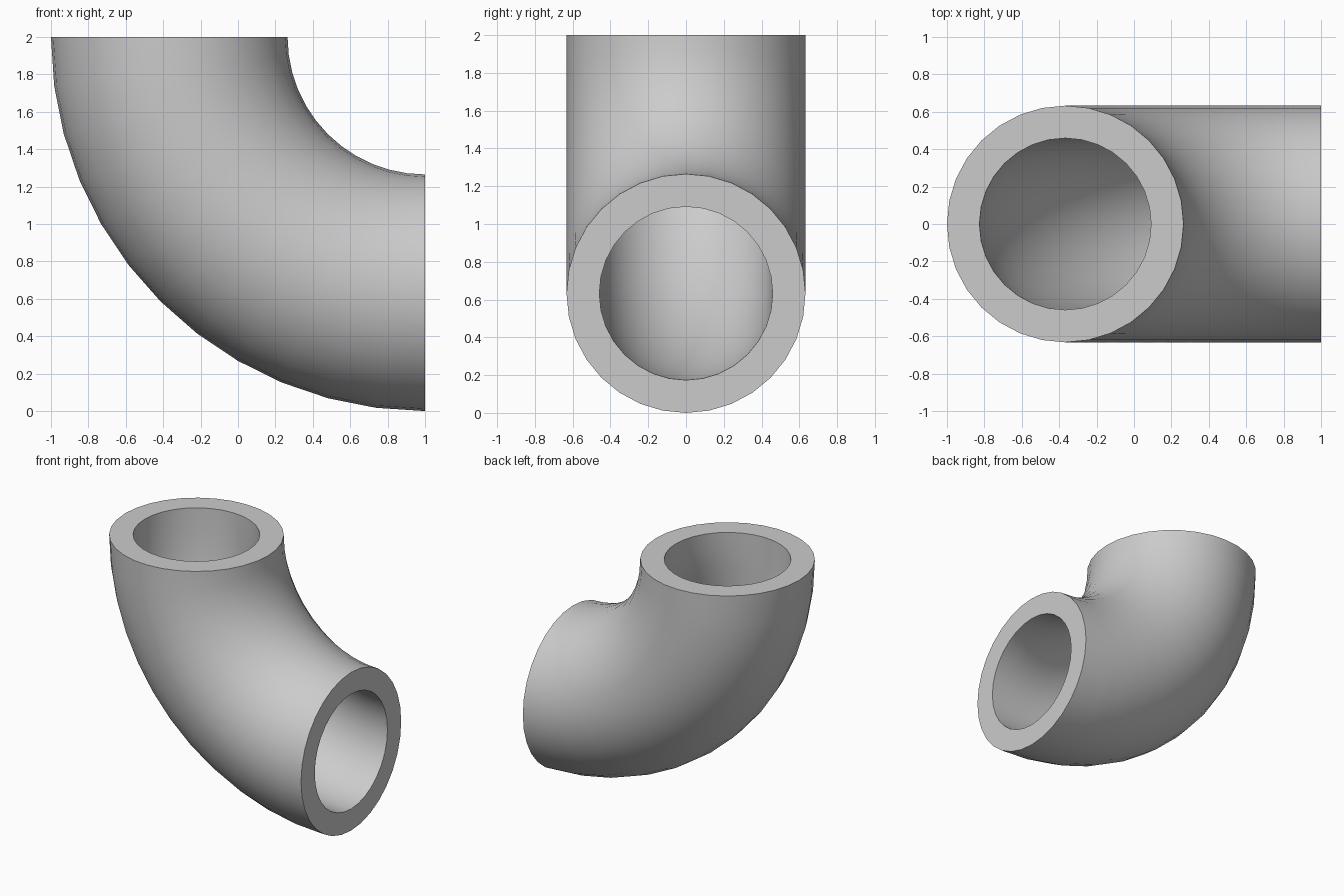
import bpy, bmesh
from math import sin, cos, pi, radians

if "Cube" in bpy.data.objects:
    bpy.data.objects.remove(bpy.data.objects["Cube"])

BEND = 1.3675          # radius of the pipe centreline, bend centre at x=1, z=2
OUTER, INNER = 0.6325, 0.459
SIDES, STEPS = 32, 12


def ring(bm, radius, turn):
    """Circle of vertices at one station along the quarter bend."""
    verts = []
    for i in range(SIDES):
        a = 2 * pi * i / SIDES
        d = BEND + radius * cos(a)
        verts.append(bm.verts.new((1 - d * cos(turn), radius * sin(a), 2 - d * sin(turn))))
    return verts


def bridge(bm, a, b):
    for i in range(SIDES):
        j = (i + 1) % SIDES
        bm.faces.new((a[i], a[j], b[j], b[i]))


bm = bmesh.new()
turns = [pi / 2 * s / STEPS for s in range(STEPS + 1)]
outer = [ring(bm, OUTER, t) for t in turns]
inner = [ring(bm, INNER, t) for t in turns]

# Outer skin and bore
for skin in (outer, inner):
    for a, b in zip(skin, skin[1:]):
        bridge(bm, a, b)

# Flat annular ends
for k in (0, -1):
    bridge(bm, outer[k], inner[k])

bmesh.ops.recalc_face_normals(bm, faces=bm.faces)
mesh = bpy.data.meshes.new("pipe_elbow")
bm.to_mesh(mesh)
bm.free()
elbow = bpy.data.objects.new("pipe_elbow", mesh)
bpy.context.collection.objects.link(elbow)

# Smooth walls, crisp rims
bpy.context.view_layer.objects.active = elbow
elbow.select_set(True)
bpy.ops.object.shade_smooth_by_angle(angle=radians(35))
